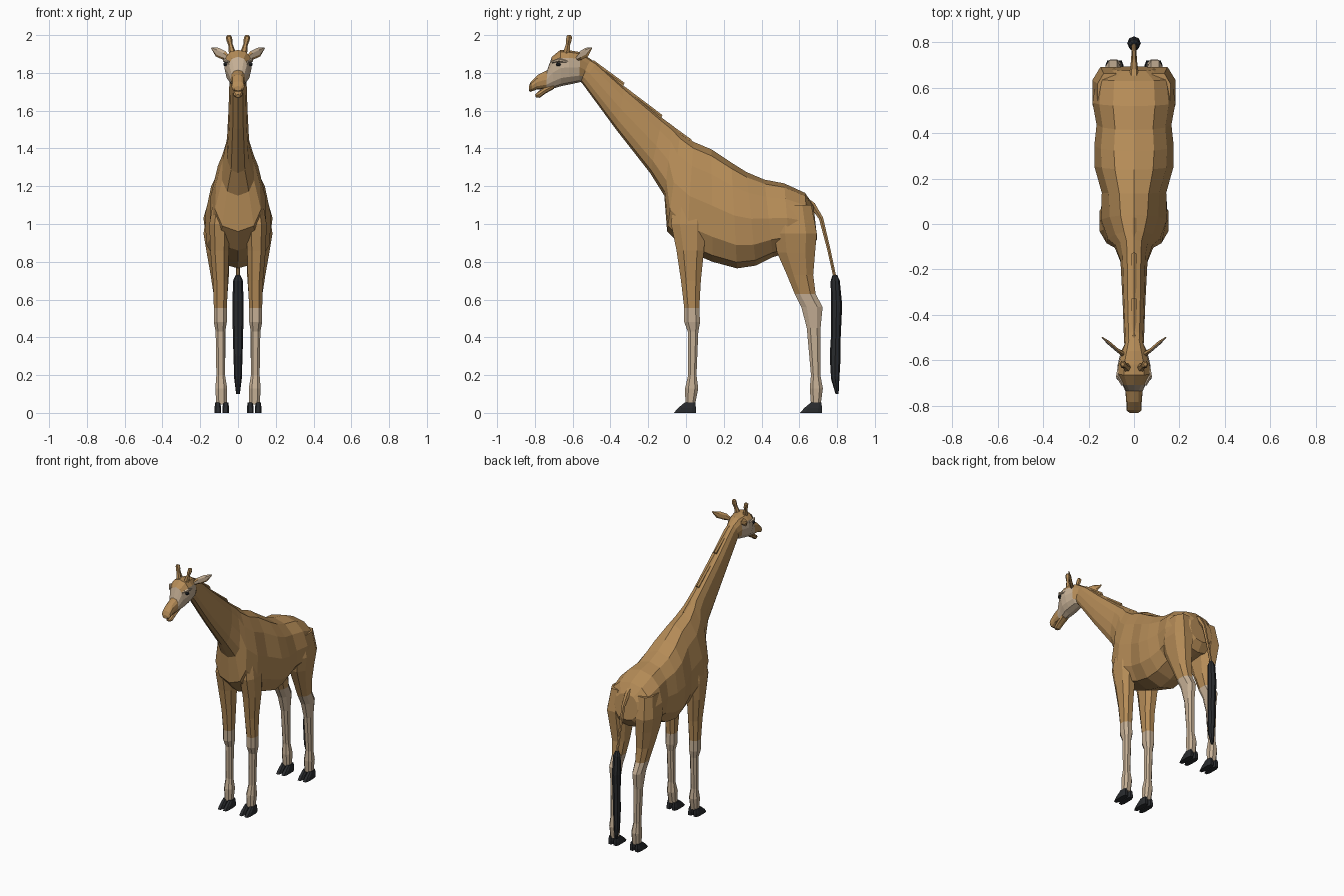
import bpy, bmesh, math
from mathutils import Vector


def material(name, rgb):
    m = bpy.data.materials.new(name)
    m.diffuse_color = (*rgb, 1)
    return m


TAN = material("tan coat", (0.46, 0.26, 0.095))
CREAM = material("cream", (0.56, 0.43, 0.30))
DARK = material("dark hoof and hair", (0.022, 0.024, 0.027))


def loft(name, rings, mats, rule=None):
    """Skin a list of equal rings, cap the ends, colour faces by a rule."""
    bm = bmesh.new()
    vs = [[bm.verts.new(p) for p in r] for r in rings]
    n = len(vs[0])
    for a, b in zip(vs, vs[1:]):
        for i in range(n):
            j = (i + 1) % n
            bm.faces.new((a[i], a[j], b[j], b[i]))
    bm.faces.new(vs[0])
    bm.faces.new(vs[-1])
    bmesh.ops.recalc_face_normals(bm, faces=bm.faces)
    if rule:
        for f in bm.faces:
            f.material_index = int(rule(f.calc_center_median(), f.normal))
    me = bpy.data.meshes.new(name)
    bm.to_mesh(me)
    bm.free()
    for m in mats:
        me.materials.append(m)
    ob = bpy.data.objects.new(name, me)
    bpy.context.collection.objects.link(ob)
    return ob


def spow(v, p):
    return math.copysign(abs(v) ** p, v)


def spine_ring(ty, tz, by, bz, w, egg=0.0, n=12, p=0.85):
    """Ring symmetric in x, from a top point to a bottom point."""
    top, bot = Vector((0, ty, tz)), Vector((0, by, bz))
    mid, half = (top + bot) / 2, (top - bot) / 2
    ring = []
    for i in range(n):
        a = 2 * math.pi * i / n
        s, c = spow(math.sin(a), p), spow(math.cos(a), p)
        ring.append(mid + half * c + Vector((w * s * (1 - egg * c), 0, 0)))
    return ring


def flat_ring(z, y0, y1, x0, x1, side, n=8, p=0.8):
    """Horizontal ring filling a rectangle."""
    ring = []
    for i in range(n):
        a = 2 * math.pi * (i + 0.5) / n
        x = (x0 + x1) / 2 + (x1 - x0) / 2 * spow(math.cos(a), p)
        y = (y0 + y1) / 2 + (y1 - y0) / 2 * spow(math.sin(a), p)
        ring.append(Vector((side * x, y, z)))
    return ring


def tube(name, pts, radii, mats, ref=(1, 0, 0), n=6, rule=None):
    """Tube along points; each radius pair is along and across ref."""
    pts = [Vector(p) for p in pts]
    rings = []
    for k, c in enumerate(pts):
        d = (pts[min(k + 1, len(pts) - 1)] - pts[max(k - 1, 0)]).normalized()
        u = Vector(ref)
        u = (u - d * u.dot(d)).normalized()
        v = d.cross(u)
        ra, rb = radii[k]
        rings.append([c + u * ra * math.cos(2 * math.pi * i / n)
                      + v * rb * math.sin(2 * math.pi * i / n) for i in range(n)])
    return loft(name, rings, mats, rule)


# Torso and neck: one skin from rump to nape
BODY = [
    (0.675, 1.10, 0.695, 0.92, 0.09, 0), (0.63, 1.165, 0.655, 0.86, 0.165, 0.05),
    (0.52, 1.215, 0.55, 0.85, 0.183, 0.1), (0.415, 1.235, 0.46, 0.825, 0.165, 0.1),
    (0.32, 1.275, 0.37, 0.78, 0.175, 0.1), (0.24, 1.325, 0.27, 0.765, 0.175, 0.15),
    (0.135, 1.395, 0.14, 0.80, 0.142, 0.2), (0.04, 1.435, 0.0, 0.86, 0.145, 0.3),
    (-0.03, 1.485, -0.10, 0.96, 0.115, 0.35), (-0.07, 1.52, -0.115, 1.15, 0.082, 0.3),
    (-0.125, 1.56, -0.19, 1.27, 0.06, 0.1), (-0.325, 1.725, -0.37, 1.50, 0.05, 0),
    (-0.475, 1.855, -0.55, 1.745, 0.044, 0), (-0.54, 1.89, -0.58, 1.77, 0.04, 0)]
loft("body_and_neck", [spine_ring(*r) for r in BODY], [TAN])

# Mane: thin stepped ridge down the back of the neck
for k, (y0, z0, y1, z1) in enumerate([(-0.49, 1.86, -0.325, 1.735),
                                      (-0.325, 1.72, -0.125, 1.565),
                                      (-0.125, 1.55, 0.03, 1.435)]):
    loft(f"mane_{k + 1}", [spine_ring(y0, z0 + 0.008, y0 - 0.02, z0 - 0.03, 0.012, n=6),
                           spine_ring(y1, z1 + 0.012, y1 - 0.02, z1 - 0.03, 0.012, n=6)], [TAN])

# Head with cream cheeks
HEAD = [
    (-0.50, 1.87, -0.55, 1.755, 0.038, 0), (-0.56, 1.91, -0.565, 1.75, 0.058, 0),
    (-0.62, 1.92, -0.62, 1.738, 0.072, -0.1), (-0.665, 1.922, -0.66, 1.73, 0.072, -0.1),
    (-0.71, 1.885, -0.70, 1.718, 0.052, -0.1), (-0.735, 1.815, -0.74, 1.715, 0.038, 0),
    (-0.785, 1.79, -0.79, 1.712, 0.034, 0), (-0.82, 1.755, -0.822, 1.70, 0.034, 0),
    (-0.832, 1.73, -0.832, 1.705, 0.02, 0)]
loft("head", [spine_ring(*r) for r in HEAD], [TAN, CREAM],
     lambda c, n: -0.73 < c.y < -0.55 and c.z < 1.875)

# Lower lip
LIP = [(-0.70, 1.75, -0.70, 1.715, 0.03), (-0.75, 1.725, -0.745, 1.69, 0.027),
       (-0.785, 1.70, -0.775, 1.668, 0.024), (-0.80, 1.685, -0.795, 1.67, 0.014)]
loft("lower_lip", [spine_ring(*r, n=8) for r in LIP], [TAN])

# Leg sections: height, back and front limits, inner and outer limits
FRONT_LEG = [
    (1.2, -0.06, 0.10, 0.04, 0.12), (1.0, -0.085, 0.11, 0.04, 0.155),
    (0.86, -0.055, 0.10, 0.045, 0.15), (0.7, -0.03, 0.082, 0.05, 0.135),
    (0.555, -0.012, 0.073, 0.057, 0.13), (0.48, -0.012, 0.077, 0.057, 0.13),
    (0.43, 0.008, 0.067, 0.066, 0.12), (0.2, 0.01, 0.057, 0.067, 0.116),
    (0.13, -0.007, 0.067, 0.055, 0.122), (0.045, -0.005, 0.05, 0.058, 0.117)]
HIND_LEG = [
    (1.1, 0.47, 0.67, 0.05, 0.165), (0.95, 0.46, 0.70, 0.04, 0.187),
    (0.85, 0.475, 0.69, 0.04, 0.17), (0.73, 0.53, 0.678, 0.045, 0.148),
    (0.63, 0.572, 0.69, 0.053, 0.132), (0.56, 0.607, 0.727, 0.057, 0.128),
    (0.45, 0.637, 0.715, 0.064, 0.12), (0.2, 0.66, 0.713, 0.067, 0.116),
    (0.13, 0.653, 0.727, 0.055, 0.122), (0.045, 0.66, 0.715, 0.058, 0.117)]

for side, tag in ((-1, "left"), (1, "right")):
    for name, rows, split, y in (("front", FRONT_LEG, 0.555, 0.0),
                                 ("hind", HIND_LEG, 0.63, 0.668)):
        # Leg, cream below the knee
        loft(f"{name}_leg_{tag}", [flat_ring(*r, side) for r in rows], [TAN, CREAM],
             lambda c, n, s=split: c.z < s)
        # Cloven hoof
        for x0, x1, toe in ((0.046, 0.084, "inner"), (0.088, 0.126, "outer")):
            loft(f"{name}_hoof_{toe}_{tag}",
                 [flat_ring(0.0, y - 0.067, y + 0.055, x0, x1, side, p=0.6),
                  flat_ring(0.025, y - 0.045, y + 0.055, x0, x1, side, p=0.6),
                  flat_ring(0.055, y - 0.008, y + 0.05, x0 + 0.005, x1 - 0.005, side, p=0.6)],
                 [DARK])
    # Ear with a cream inner face
    tube(f"ear_{tag}", [(side * 0.045, -0.575, 1.875), (side * 0.075, -0.555, 1.893),
                        (side * 0.11, -0.525, 1.91), (side * 0.14, -0.50, 1.932)],
         [(0.012, 0.012), (0.024, 0.009), (0.025, 0.009), (0.004, 0.003)],
         [TAN, CREAM], ref=(0, 0, 1), rule=lambda c, n: n.y < -0.6 and abs(c.x) > 0.06)
    # Horn with a knobbed tip
    tube(f"horn_{tag}", [(side * 0.028, -0.635, 1.895), (side * 0.04, -0.625, 1.95),
                         (side * 0.046, -0.62, 1.975), (side * 0.049, -0.618, 1.992),
                         (side * 0.05, -0.618, 2.0)],
         [(0.02, 0.022), (0.012, 0.013), (0.016, 0.017), (0.015, 0.016), (0.008, 0.008)], [TAN])
    # Eye and brow
    tube(f"eye_{tag}", [(side * 0.055, -0.672, 1.845), (side * 0.072, -0.677, 1.845),
                        (side * 0.077, -0.678, 1.845)],
         [(0.016, 0.012), (0.013, 0.010), (0.006, 0.005)], [DARK], ref=(0, 1, 0))
    tube(f"brow_{tag}", [(side * 0.05, -0.71, 1.858), (side * 0.071, -0.672, 1.868),
                         (side * 0.066, -0.625, 1.858)],
         [(0.006, 0.006), (0.011, 0.01), (0.006, 0.006)], [CREAM], ref=(0, 0, 1))

# Tail and its tuft
tube("tail", [(0, 0.61, 1.14), (0, 0.67, 1.10), (0, 0.715, 1.03), (0, 0.755, 0.87), (0, 0.79, 0.71)],
     [(0.025, 0.02), (0.02, 0.018), (0.014, 0.013), (0.011, 0.01), (0.01, 0.009)], [TAN])
tube("tail_tuft", [(0, 0.788, 0.73), (0, 0.79, 0.70), (0, 0.797, 0.57), (0, 0.793, 0.40),
                   (0, 0.79, 0.30), (0, 0.79, 0.18), (0, 0.80, 0.10)],
     [(0.012, 0.012), (0.026, 0.024), (0.03, 0.03), (0.027, 0.026),
      (0.024, 0.029), (0.02, 0.022), (0.01, 0.008)], [DARK], n=8)
